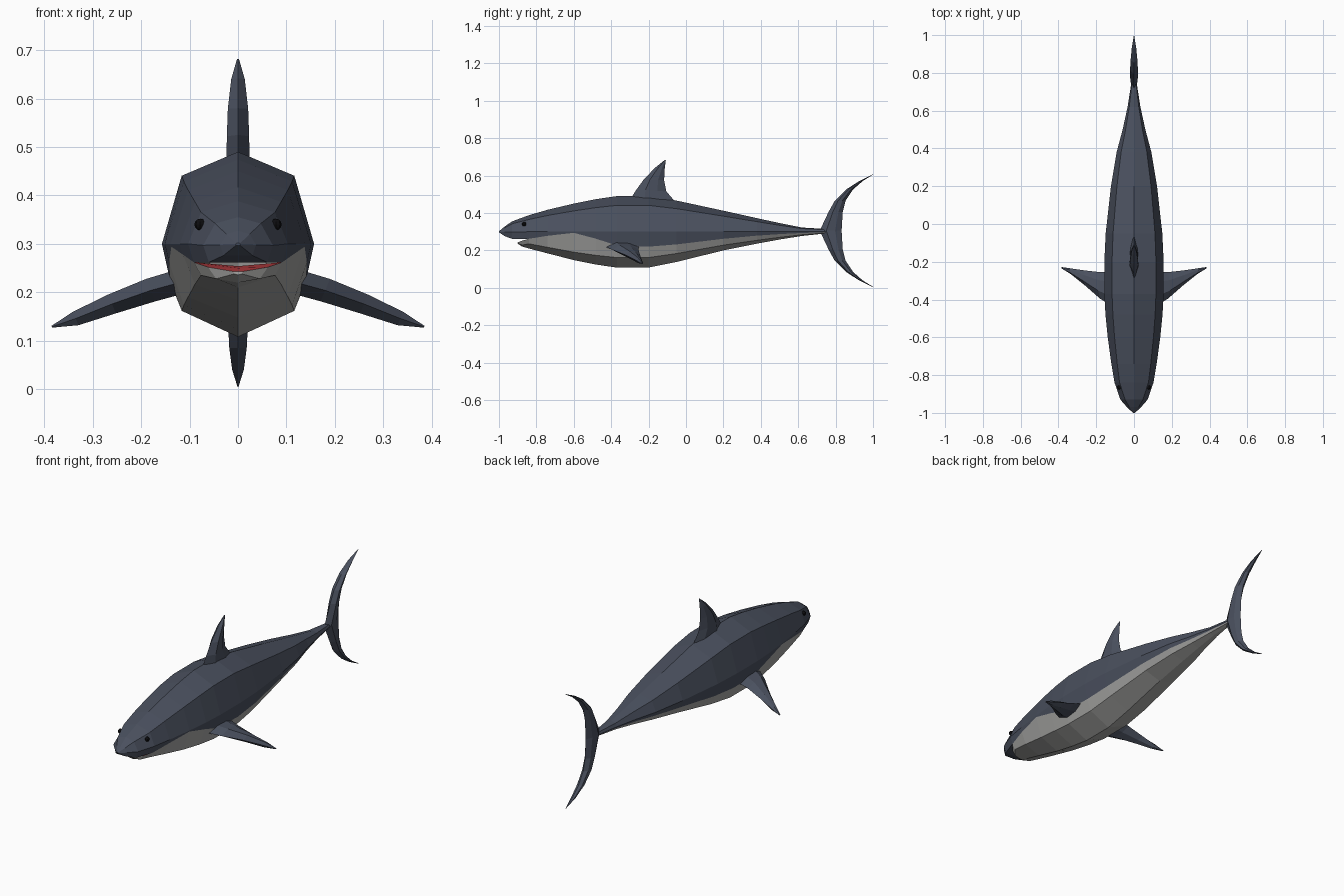
import bpy, bmesh
from mathutils import Vector as V

if "Cube" in bpy.data.objects:
    bpy.data.objects.remove(bpy.data.objects["Cube"])


def material(name, rgb):
    m = bpy.data.materials.new(name)
    m.diffuse_color = (*rgb, 1)
    m.use_nodes = True
    m.node_tree.nodes["Principled BSDF"].inputs["Base Color"].default_value = m.diffuse_color
    return m


DARK = material("slate", (0.068, 0.08, 0.112))
PALE = material("belly_grey", (0.38, 0.38, 0.37))
RED = material("mouth_red", (0.45, 0.045, 0.05))
BLACK = material("eye_black", (0.004, 0.004, 0.005))


def loft(name, rings, mats, pick=lambda i, n: 0, cap_start=True, cap_end=True):
    """Skin closed rings of equal length; pick(strip, ring size) chooses the material."""
    bm = bmesh.new()
    rows = [[bm.verts.new(p) for p in r] for r in rings]
    n = len(rows[0])
    for a, b in zip(rows, rows[1:]):
        for i in range(n):
            j = (i + 1) % n
            f = bm.faces.new((a[i], a[j], b[j], b[i]))
            f.material_index = pick(i, n)
    if cap_start:
        bm.faces.new(rows[0])
    if cap_end:
        bm.faces.new(rows[-1])
    bmesh.ops.remove_doubles(bm, verts=bm.verts, dist=0.0003)
    bmesh.ops.recalc_face_normals(bm, faces=bm.faces)
    me = bpy.data.meshes.new(name)
    bm.to_mesh(me)
    bm.free()
    for m in mats:
        me.materials.append(m)
    ob = bpy.data.objects.new(name, me)
    bpy.context.collection.objects.link(ob)
    return ob


def mirrored(y, half):
    """Full ring from a half outline that starts and ends on the centre plane."""
    return [(x, y, z) for x, z in half] + [(-x, y, z) for x, z in half[-2:0:-1]]


def section(top, w, border, bottom, mid=0.3):
    lx, lz = 0.74 * w, mid - 0.72 * (mid - bottom)
    t = (mid - border) / (mid - lz)
    return [(0, top), (0.74 * w, mid + 0.74 * (top - mid)), (w, mid),
            (w + (lx - w) * t * 0.75, border), (lx, lz), (0, bottom)]


# Body: y, top, half width, colour border height, bottom
stations = [(-0.84, 0.388, 0.103, 0.262, 0.210), (-0.74, 0.417, 0.120, 0.278, 0.184),
            (-0.60, 0.450, 0.139, 0.294, 0.148), (-0.48, 0.474, 0.151, 0.262, 0.124),
            (-0.37, 0.490, 0.157, 0.226, 0.108), (-0.20, 0.490, 0.157, 0.220, 0.108),
            (-0.05, 0.466, 0.150, 0.232, 0.138), (0.20, 0.412, 0.122, 0.262, 0.200),
            (0.38, 0.372, 0.092, 0.279, 0.236), (0.50, 0.346, 0.060, 0.287, 0.258),
            (0.62, 0.322, 0.034, 0.293, 0.277), (0.76, 0.314, 0.012, 0.298, 0.292)]
body_rings = [mirrored(s[0], section(*s[1:])) for s in stations]
loft("body", body_rings, [DARK, PALE], lambda i, n: 1 if 3 <= i <= 6 else 0,
     cap_start=False)

# Snout: upper half of the head, tapering to the nose tip
front = section(*stations[0][1:])
snout = [(-0.84, front[:4] + [(0, 0.262)]),
         (-0.93, [(0, 0.355), (0.047, 0.342), (0.072, 0.297), (0.060, 0.262), (0, 0.262)]),
         (-0.97, [(0, 0.327), (0.024, 0.320), (0.037, 0.298), (0.030, 0.276), (0, 0.276)]),
         (-1.0, [(0, 0.302), (0.004, 0.301), (0.005, 0.299), (0.004, 0.297), (0, 0.297)])]
loft("snout", [mirrored(y, h) for y, h in snout], [DARK, RED],
     cap_start=False)

# Lower jaw with the red mouth floor
jaw = [(-0.84, [(0, 0.254)] + front[3:]),
       (-0.875, [(0, 0.250), (0.062, 0.252), (0.045, 0.228), (0, 0.220)]),
       (-0.90, [(0, 0.243), (0.010, 0.243), (0.008, 0.238), (0, 0.236)])]
loft("lower_jaw", [mirrored(y, h) for y, h in jaw], [PALE, RED],
     lambda i, n: 1 if i in (0, n - 1) else 0, cap_start=False)


def fin(name, spans, normal, flip=1):
    """Fin from (leading point, trailing point, half thickness) spans."""
    nrm = V(normal).normalized()
    rings = []
    for a, b, t in spans:
        a, b = V(a), V(b)
        p, q = a.lerp(b, 0.3), a.lerp(b, 0.7)
        ring = [a, p + nrm * t, q + nrm * t * 0.8, b, q - nrm * t * 0.8, p - nrm * t]
        rings.append([(v.x * flip, v.y, v.z) for v in ring])
    return loft(name, rings, [DARK])


# Dorsal fin
fin("dorsal_fin", [((0, -0.30, 0.47), (0, -0.04, 0.44), 0.024),
                   ((0, -0.265, 0.525), (0, -0.105, 0.515), 0.023),
                   ((0, -0.225, 0.58), (0, -0.117, 0.575), 0.021),
                   ((0, -0.165, 0.642), (0, -0.114, 0.635), 0.014),
                   ((0, -0.115, 0.682), (0, -0.108, 0.682), 0.002)], (1, 0, 0))

# Crescent tail: half profile of y leading, y trailing, height, thickness
half_tail = [(0.762, 0.838, 0.10, 0.021), (0.795, 0.853, 0.16, 0.021),
             (0.855, 0.893, 0.22, 0.018), (0.925, 0.944, 0.265, 0.012),
             (0.996, 1.0, 0.30, 0.001)]
tail = [(a, b, 0.305 - h, t) for a, b, h, t in reversed(half_tail)]
tail += [(0.715, 0.832, 0.305, 0.018)]
tail += [(a, b, 0.305 + h, t) for a, b, h, t in half_tail]
fin("tail_fin", [((0, a, z), (0, b, z), t) for a, b, z, t in tail], (1, 0, 0))

# Pectoral fins and eyes on both sides
for side, flip in (("right", 1), ("left", -1)):
    fin("pectoral_fin_" + side,
        [((0.11, -0.44, 0.223), (0.11, -0.25, 0.228), 0.026),
         ((0.18, -0.395, 0.204), (0.18, -0.255, 0.206), 0.025),
         ((0.26, -0.325, 0.176), (0.26, -0.246, 0.176), 0.021),
         ((0.335, -0.265, 0.146), (0.335, -0.235, 0.146), 0.015),
         ((0.384, -0.235, 0.129), (0.384, -0.228, 0.129), 0.002)],
        (0.38, 0, 0.92), flip)
    bpy.ops.mesh.primitive_uv_sphere_add(segments=8, ring_count=6, radius=0.012,
                                         location=(flip * 0.078, -0.865, 0.34))
    eye = bpy.context.object
    eye.name = "eye_" + side
    eye.data.materials.append(BLACK)
